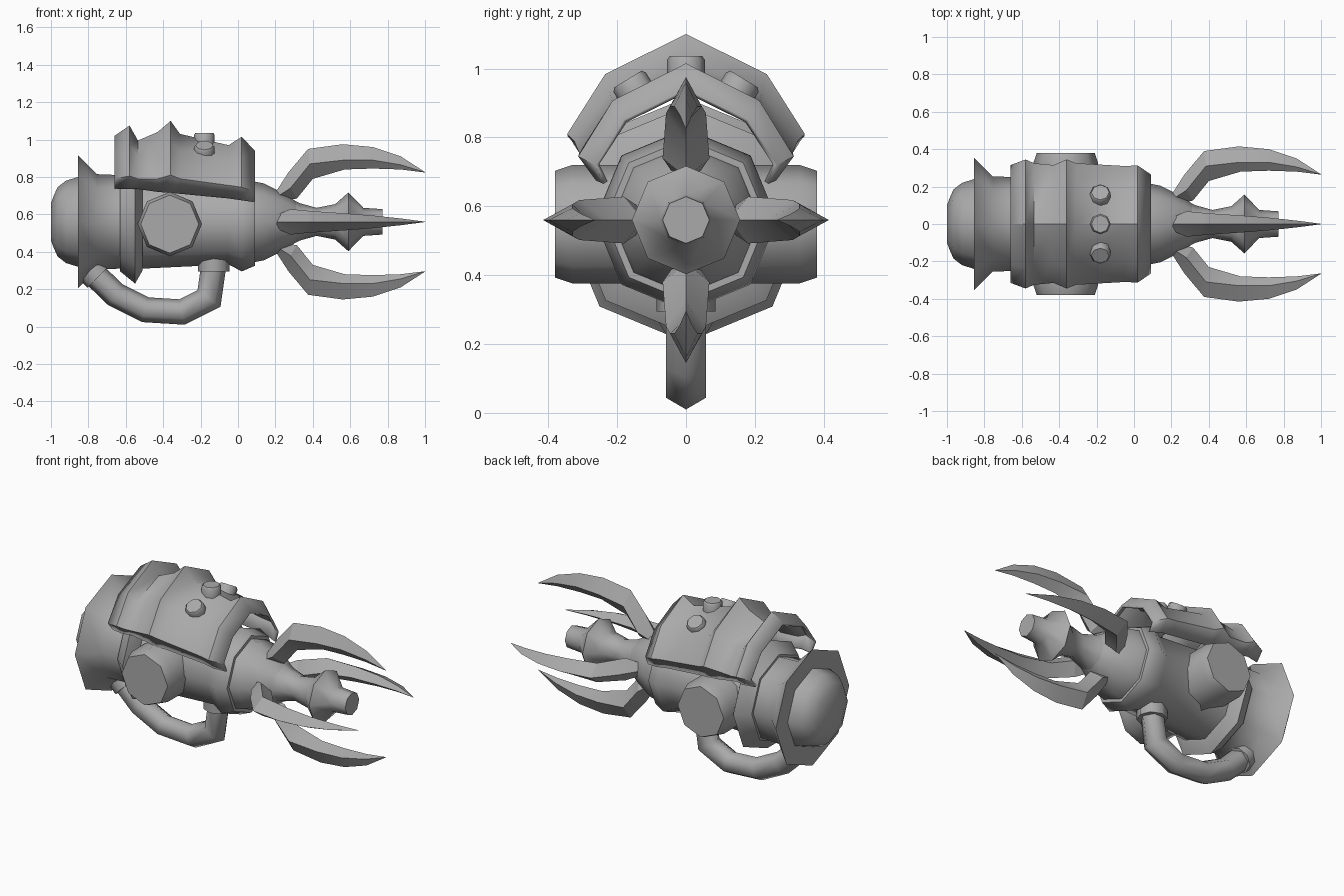
import bpy, bmesh, math
from mathutils import Vector, Matrix

AXIS = 0.56   # height of the main axis

cube = bpy.data.objects.get("Cube")
if cube:
    bpy.data.objects.remove(cube, do_unlink=True)

grey = bpy.data.materials.new("plain_grey")
grey.use_nodes = True
COLOUR = (0.4, 0.4, 0.4, 1)
grey.diffuse_color = COLOUR
grey.node_tree.nodes["Principled BSDF"].inputs["Base Color"].default_value = COLOUR


def finish(name, bm, angle=50):
    bmesh.ops.recalc_face_normals(bm, faces=bm.faces)
    mesh = bpy.data.meshes.new(name)
    bm.to_mesh(mesh)
    bm.free()
    obj = bpy.data.objects.new(name, mesh)
    bpy.context.collection.objects.link(obj)
    mesh.materials.append(grey)
    bpy.ops.object.select_all(action='DESELECT')
    obj.select_set(True)
    bpy.context.view_layer.objects.active = obj
    bpy.ops.object.shade_smooth_by_angle(angle=math.radians(angle))
    return obj


def loft(name, sections, closed=True, caps=True, angle=50):
    """Skin a list of cross-sections that all have the same point count."""
    bm = bmesh.new()
    rings = [[bm.verts.new(p) for p in s] for s in sections]
    n = len(rings[0])
    for a, b in zip(rings, rings[1:]):
        for i in range(n if closed else n - 1):
            j = (i + 1) % n
            bm.faces.new((a[i], a[j], b[j], b[i]))
    if caps:
        bm.faces.new(rings[0])
        bm.faces.new(rings[-1])
    bmesh.ops.remove_doubles(bm, verts=bm.verts, dist=0.0005)
    return finish(name, bm, angle)


def lathe(name, profile, origin, direction, sides=8, angle=50):
    """Turn (distance, radius) pairs about a direction, one corner upward."""
    d = Vector(direction).normalized()
    u = Vector((0, 0, 1)) if abs(d.z) < 0.7 else Vector((0, 1, 0))
    u = (u - d * u.dot(d)).normalized()
    v = d.cross(u)
    o = Vector(origin)
    turn = [2 * math.pi * i / sides for i in range(sides)]
    return loft(name, [[o + d * t + (u * math.cos(a) + v * math.sin(a)) * r
                        for a in turn] for t, r in profile], angle=angle)


# Main barrel with its rear dome, flared flange, band and front collar
lathe("barrel", [(-1, .10), (-.985, .14), (-.965, .185), (-.92, .22), (-.855, .24),
                 (-.855, .355), (-.755, .255), (-.63, .25), (-.63, .265), (-.55, .33),
                 (-.51, .26), (-.51, .25), (-.05, .228), (.02, .265), (.09, .235),
                 (.09, .215), (.14, .205), (.25, .15), (.31, .11)],
      (0, 0, AXIS), (1, 0, 0))

# Nozzle with a ringed bulb
lathe("nozzle", [(.25, .14), (.33, .1), (.42, .075), (.52, .095), (.59, .157),
                 (.67, .075), (.772, .068)], (0, 0, AXIS), (1, 0, 0))

# Side drums with chamfered ends
for side, s in (("left", 1), ("right", -1)):
    lathe(side + "_drum", [(.1, .172), (.33, .172), (.38, .155)],
          (-.365, 0, AXIS - .012), (0, s, 0), angle=46)

# Ridged armour shell: x, top height, side width, side height, lip width, lip height
shell = [(-.66, 1.02, .315, .79, .27, .735), (-.58, 1.075, .345, .805, .285, .735),
         (-.535, .995, .325, .79, .27, .735), (-.43, 1.04, .315, .79, .27, .72),
         (-.36, 1.10, .345, .81, .285, .715), (-.31, 1.03, .325, .79, .27, .71),
         (-.05, .97, .31, .755, .26, .685), (.02, 1.015, .313, .745, .262, .675),
         (.09, .94, .265, .72, .24, .665)]
sections = []
for x, top, wide, mid, lip, low in shell:
    half = [(.68 * wide, mid + .6 * (top - mid)), (wide, mid), (lip, low)]
    sections.append([(x, -y, z) for y, z in reversed(half)] + [(x, 0, top)]
                    + [(x, y, z) for y, z in half])
armour = loft("armour_shell", sections, closed=False, caps=False, angle=40)
thick = armour.modifiers.new("thickness", 'SOLIDIFY')
thick.thickness = 0.015
# The open shell's inner side is the one facing the barrel axis
top_face = max(armour.data.polygons, key=lambda p: p.center.z)
thick.offset = -1 if top_face.normal.z > 0 else 1

# Bolts on top of the shell
for name, y, z, tilt in (("middle", 0, .99, 0), ("left", .145, .93, .55),
                         ("right", -.145, .93, -.55)):
    lathe(name + "_bolt", [(-.02, .055), (.035, .055), (.046, .047)],
          (-.18, y, z), (0, math.sin(tilt), math.cos(tilt)), angle=46)

# Four curved claws: outer edge, side edge and inner edge as (x, radius), half width
claw = [((.17, .11), (.17, .11), (.17, .10), .02),
        ((.27, .265), (.28, .18), (.315, .125), .068),
        ((.375, .39), (.385, .31), (.40, .23), .058),
        ((.56, .415), (.565, .33), (.57, .28), .046),
        ((.72, .40), (.72, .33), (.72, .285), .034),
        ((.87, .35), (.87, .305), (.87, .28), .018),
        ((1, .266), (1, .265), (1, .264), .001)]
for i, name in enumerate(("top", "right", "bottom", "left")):
    spin = Matrix.Translation((0, 0, AXIS)) @ Matrix.Rotation(i * math.pi / 2, 4, 'X')
    loft(name + "_claw", [[spin @ Vector(p) for p in (
        (o[0], 0, o[1]), (m[0], w, m[1]), (n[0], 0, n[1]), (m[0], -w, m[1]))]
        for o, m, n, w in claw], angle=30)

# Bent six-sided handle tube
path = [Vector((x, 0, z)) for x, z in
        ((-.80, .31), (-.655, .17), (-.495, .09), (-.30, .078), (-.155, .15), (-.128, .34))]
rings = []
for i, p in enumerate(path):
    before = (p - path[max(i - 1, 0)]).normalized()
    after = (path[min(i + 1, len(path) - 1)] - p).normalized()
    along = (before + after).normalized()
    normal = along.cross(Vector((0, 1, 0)))
    stretch = 1 / max(along.dot(after), along.dot(before))
    rings.append([p + normal * math.cos(a) * .067 * stretch
                  + Vector((0, 1, 0)) * math.sin(a) * .067
                  for a in (k * math.pi / 3 for k in range(6))])
loft("handle", rings, angle=62)

# Collars where the handle meets the barrel
lathe("front_handle_collar", [(0, .085), (.08, .085)], (-.13, 0, .295), (0, 0, 1), angle=46)
lathe("rear_handle_collar", [(0, .078), (.06, .078)], (-.75, 0, .262), (-.7, 0, .7), angle=46)
